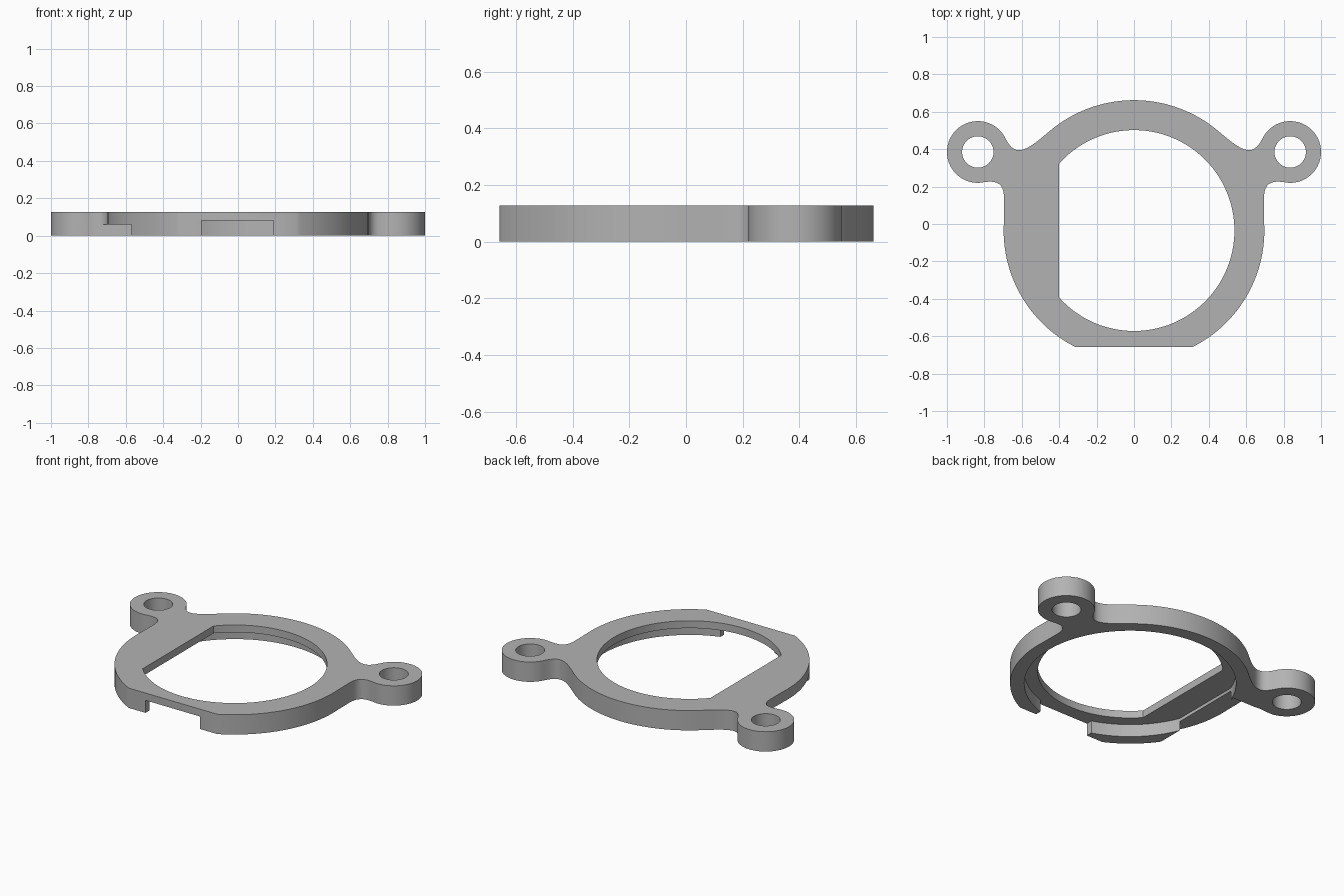
import bpy, bmesh
from math import acos, asin, atan2, cos, sin, pi
from mathutils import Vector
from mathutils.geometry import interpolate_bezier

if "Cube" in bpy.data.objects:
    bpy.data.objects.remove(bpy.data.objects["Cube"])

HEIGHT = 0.127
RING_Y, RING_R = -0.035, 0.697
LUG = Vector((0.835, 0.385))
LUG_R = 0.165

grey = bpy.data.materials.new("plain grey")
grey.use_nodes = True
grey.diffuse_color = (0.45, 0.45, 0.45, 1)
grey.node_tree.nodes["Principled BSDF"].inputs["Base Color"].default_value = grey.diffuse_color


def arc(cx, cy, r, a0, a1, steps):
    return [(cx + r * cos(a0 + (a1 - a0) * i / steps),
             cy + r * sin(a0 + (a1 - a0) * i / steps)) for i in range(steps + 1)]


def bezier(*pts):
    knots = [Vector((x, y, 0)) for x, y in pts]
    return [(p.x, p.y) for p in interpolate_bezier(*knots, 12)]


def prism(name, points, z0, z1):
    """Extrude a closed flat profile from z0 to z1."""
    bm = bmesh.new()
    face = bm.faces.new([bm.verts.new((x, y, z0)) for x, y in points])
    top = bmesh.ops.extrude_face_region(bm, geom=[face])["geom"]
    bmesh.ops.translate(bm, vec=(0, 0, z1 - z0),
                        verts=[v for v in top if isinstance(v, bmesh.types.BMVert)])
    bmesh.ops.recalc_face_normals(bm, faces=bm.faces)
    mesh = bpy.data.meshes.new(name)
    bm.to_mesh(mesh)
    bm.free()
    obj = bpy.data.objects.new(name, mesh)
    mesh.materials.append(grey)
    bpy.context.collection.objects.link(obj)
    return obj


def box(x0, x1, y0, y1):
    return [(x0, y0), (x1, y0), (x1, y1), (x0, y1)]


def clipped_circle(r, x_cut):
    """Circle with its -x side cut off straight at x_cut."""
    a = acos(x_cut / r)
    return arc(0, RING_Y, r, -a, a, 96)


# Right half of the outline: flat front, ring, lug with blended necks, crown
flat_angle = asin((-0.658 - RING_Y) / RING_R)
low_neck = (0.80, 0.224)
high_neck = (0.69, 0.463)
shoulder = (0.45, RING_Y + (RING_R ** 2 - 0.45 ** 2) ** 0.5)
lug_start = atan2(low_neck[1] - LUG.y, low_neck[0] - LUG.x)
lug_end = atan2(high_neck[1] - LUG.y, high_neck[0] - LUG.x)
half = arc(0, RING_Y, RING_R, flat_angle, 0.05, 36)
half += bezier((0.695, 0.11), (0.69, 0.21), (0.72, 0.235), low_neck)
half += arc(LUG.x, LUG.y, LUG_R, lug_start, lug_end, 48)[1:]
half += bezier(high_neck, (0.668, 0.422), (0.65, 0.395), (0.615, 0.395))[1:]
half += bezier((0.615, 0.395), (0.57, 0.395), (0.515, 0.443), shoulder)[1:]
half += arc(0, RING_Y, RING_R, atan2(shoulder[1] - RING_Y, shoulder[0]), pi / 2, 24)[1:]
outline = half + [(-x, y) for x, y in reversed(half[:-1])]
body = prism("mounting_ring", outline, 0, HEIGHT)

# Openings and underside recesses
cutters = [
    prism("centre_hole", clipped_circle(0.537, -0.40), -0.1, 0.3),
    prism("underside_recess", clipped_circle(0.615, -0.57), -0.1, 0.08),
    prism("side_relief", box(-0.9, -0.57, -0.8, 0.222), -0.1, 0.06),
    prism("front_notch", box(-0.195, 0.19, -0.8, -0.5), -0.1, 0.08),
]
for side in (1, -1):
    cutters.append(prism("lug_hole", arc(side * LUG.x, LUG.y, 0.084, 0, 2 * pi, 48)[:-1], -0.1, 0.3))

bpy.ops.object.select_all(action="DESELECT")
bpy.context.view_layer.objects.active = body
body.select_set(True)
for cutter in cutters:
    cutter.hide_render = True
    mod = body.modifiers.new(cutter.name, "BOOLEAN")
    mod.operation = "DIFFERENCE"
    mod.solver = "EXACT"
    mod.object = cutter
    bpy.ops.object.modifier_apply(modifier=mod.name)
    bpy.data.objects.remove(cutter)

bpy.ops.object.shade_smooth_by_angle(angle=0.5)
